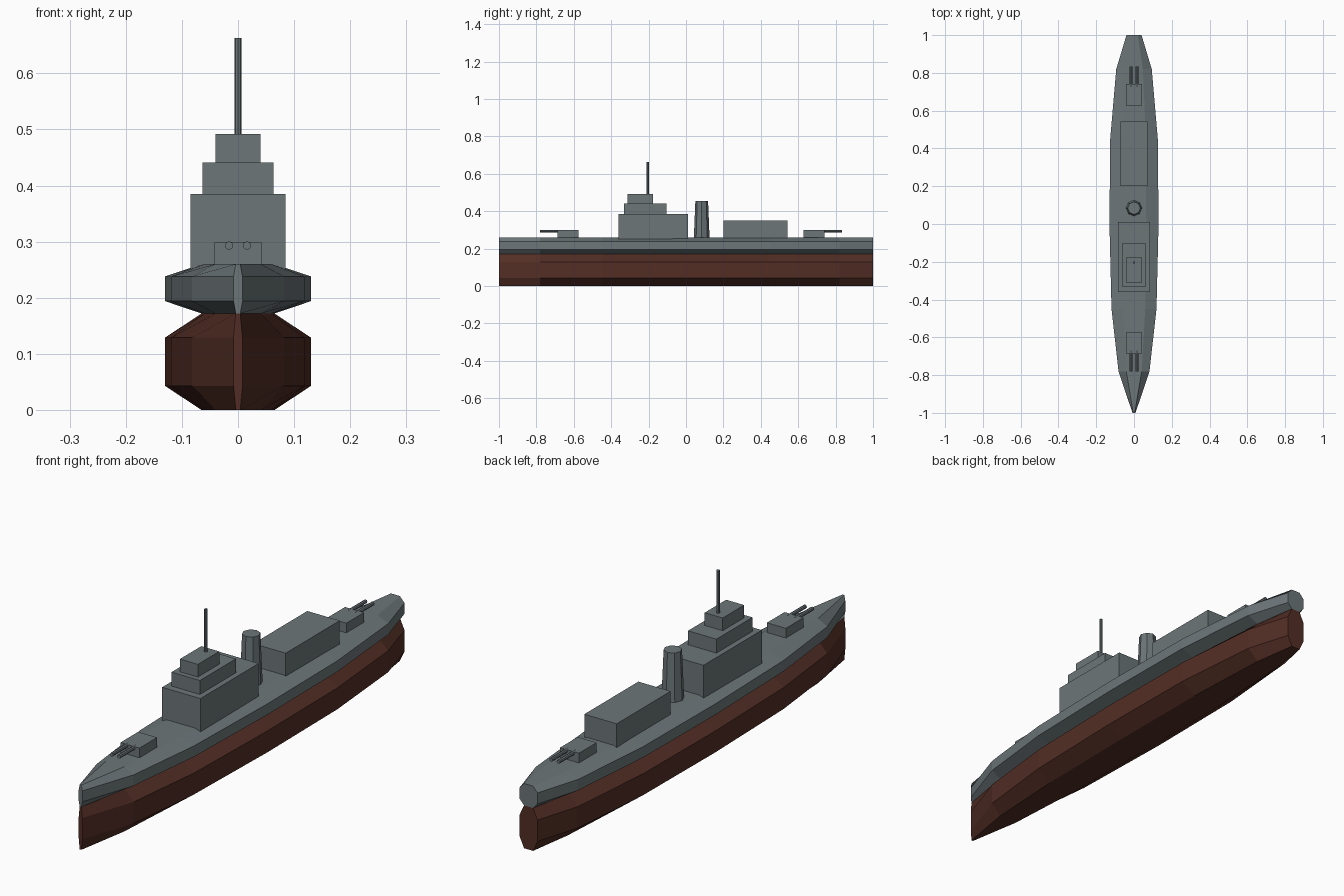
import bpy, bmesh, math

if "Cube" in bpy.data.objects:
    bpy.data.objects.remove(bpy.data.objects["Cube"])


def material(name, rgb):
    m = bpy.data.materials.new(name)
    m.diffuse_color = (*rgb, 1)
    m.use_nodes = True
    m.node_tree.nodes["Principled BSDF"].inputs["Base Color"].default_value = m.diffuse_color
    return m


GREY = material("naval_grey", (0.15, 0.18, 0.19))
RED = material("hull_red", (0.085, 0.027, 0.018))

# Hull plan: (y, half width) from bow to stern
STATIONS = [(-1, 0.008), (-0.78, 0.082), (-0.45, 0.119), (0, 0.13),
            (0.45, 0.126), (0.82, 0.094), (1, 0.04)]
# Eight-sided cross-section with cut corners
SECTION = [(1, -.5), (1, .5), (.5, 1), (-.5, 1), (-1, .5), (-1, -.5), (-.5, -1), (.5, -1)]


def finish(name, bm, mat):
    bmesh.ops.recalc_face_normals(bm, faces=bm.faces)
    me = bpy.data.meshes.new(name)
    bm.to_mesh(me)
    bm.free()
    me.materials.append(mat)
    ob = bpy.data.objects.new(name, me)
    bpy.context.collection.objects.link(ob)
    return ob


def hull(name, z0, z1, mat):
    bm = bmesh.new()
    zc, h = (z0 + z1) / 2, (z1 - z0) / 2
    rings = [[bm.verts.new((w * a, y, zc + h * b)) for a, b in SECTION] for y, w in STATIONS]
    for r, s in zip(rings, rings[1:]):
        for i in range(8):
            j = (i + 1) % 8
            bm.faces.new((r[i], r[j], s[j], s[i]))
    bm.faces.new(rings[0])
    bm.faces.new(rings[-1])
    return finish(name, bm, mat)


def box(name, half_x, y0, y1, z0, z1):
    bm = bmesh.new()
    bmesh.ops.create_cube(bm, size=1)
    for v in bm.verts:
        v.co = (v.co.x * 2 * half_x, (y0 + y1) / 2 + v.co.y * (y1 - y0),
                (z0 + z1) / 2 + v.co.z * (z1 - z0))
    return finish(name, bm, GREY)


def cylinder(name, sides, r0, r1, length, centre, along_y=False):
    bm = bmesh.new()
    bmesh.ops.create_cone(bm, cap_ends=True, segments=sides, radius1=r0, radius2=r1, depth=length)
    ob = finish(name, bm, GREY)
    ob.location = centre
    if along_y:
        ob.rotation_euler.x = math.pi / 2
    return ob


# Hull halves
hull("lower_hull", 0, 0.172, RED)
hull("upper_hull", 0.172, 0.26, GREY)

# Bridge tiers and mast
box("bridge_base", 0.085, -0.36, 0.01, 0.25, 0.385)
box("bridge_middle", 0.063, -0.332, -0.103, 0.385, 0.441)
box("bridge_top", 0.04, -0.312, -0.176, 0.441, 0.492)
cylinder("mast", 8, 0.0065, 0.0065, 0.171, (0, -0.204, 0.5775))

# Funnel and aft deckhouse
cylinder("funnel", 8, 0.042, 0.034, 0.197, (0, 0.084, 0.3565))
box("aft_deckhouse", 0.072, 0.2, 0.543, 0.25, 0.35)

# Twin gun turrets, fore and aft
for end, (y0, y1), (b0, b1) in (("fore", (-0.686, -0.574), (-0.78, -0.67)),
                                ("aft", (0.628, 0.74), (0.724, 0.834))):
    box(end + "_turret", 0.042, y0, y1, 0.255, 0.299)
    for side in (-1, 1):
        cylinder(end + "_gun_barrel", 8, 0.0075, 0.0075, b1 - b0,
                 (side * 0.016, (b0 + b1) / 2, 0.293), True)
